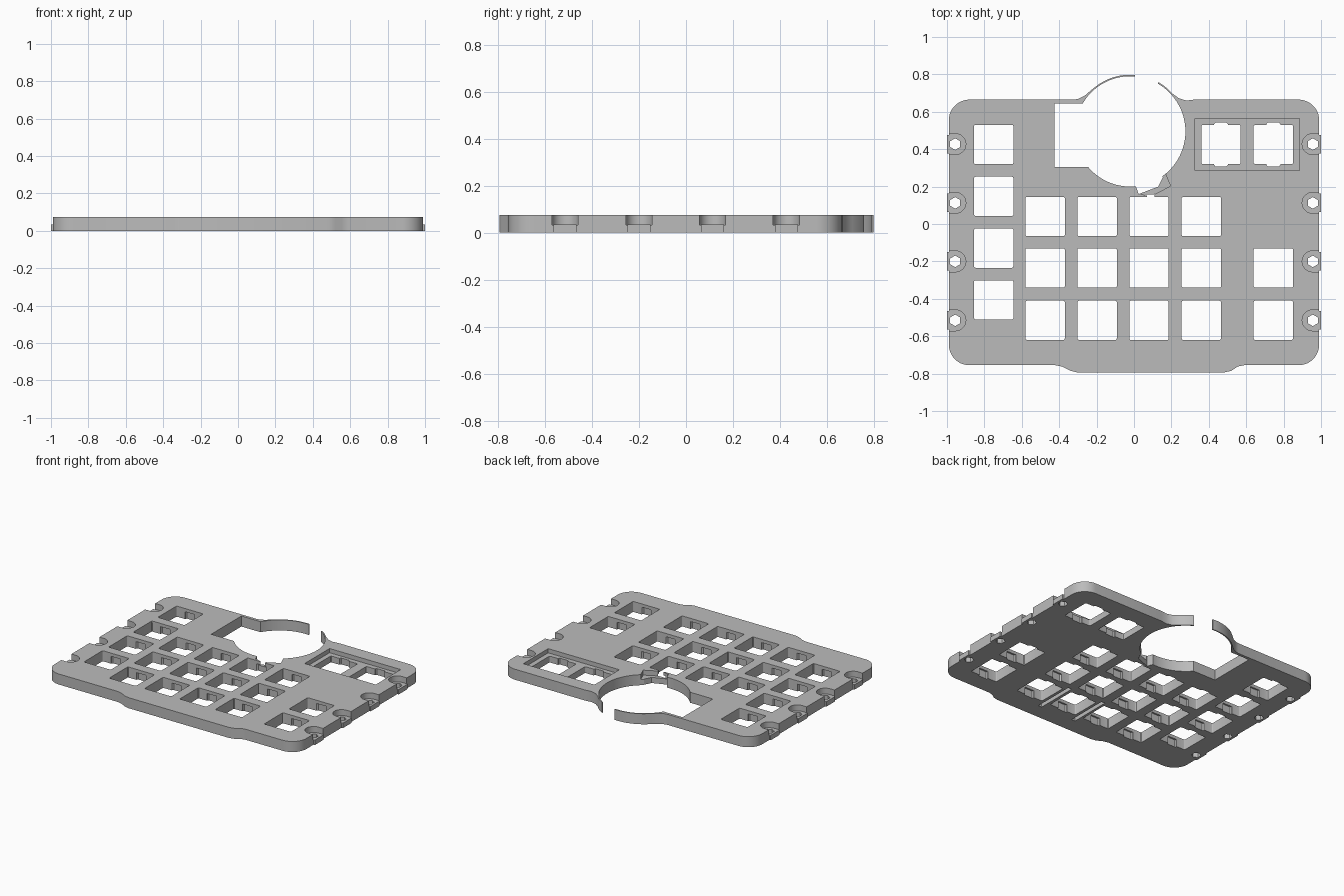
import bpy
import bmesh
from math import sin, cos, radians

TOP = 0.075
FLOOR = 0.033
KEY = 0.105

if "Cube" in bpy.data.objects:
    bpy.data.objects.remove(bpy.data.objects["Cube"])

grey = bpy.data.materials.new("light_grey")
grey.use_nodes = True
grey.diffuse_color = (0.5, 0.5, 0.5, 1)
grey.node_tree.nodes["Principled BSDF"].inputs["Base Color"].default_value = grey.diffuse_color


def arc(cx, cy, r, start, end, n=12):
    angles = [radians(start + (end - start) * i / n) for i in range(n + 1)]
    return [(cx + r * cos(a), cy + r * sin(a)) for a in angles]


def rect(cx, cy, hx, hy):
    return [(cx - hx, cy - hy), (cx + hx, cy - hy), (cx + hx, cy + hy), (cx - hx, cy + hy)]


def rounded(cx, cy, h, r):
    pts = []
    for sx, sy, a in ((1, 1, 0), (-1, 1, 90), (-1, -1, 180), (1, -1, 270)):
        pts += arc(cx + sx * (h - r), cy + sy * (h - r), r, a, a + 90, 3)
    return pts


def prisms(name, profiles, z0, z1):
    """Extrude several separate profiles into one object."""
    bm = bmesh.new()
    for pts in profiles:
        face = bm.faces.new([bm.verts.new((x, y, z0)) for x, y in pts])
        ext = bmesh.ops.extrude_face_region(bm, geom=[face])["geom"]
        bmesh.ops.translate(bm, vec=(0, 0, z1 - z0),
                            verts=[v for v in ext if isinstance(v, bmesh.types.BMVert)])
    bmesh.ops.recalc_face_normals(bm, faces=bm.faces)
    mesh = bpy.data.meshes.new(name)
    bm.to_mesh(mesh)
    bm.free()
    mesh.materials.append(grey)
    obj = bpy.data.objects.new(name, mesh)
    bpy.context.collection.objects.link(obj)
    return obj


def combine(profiles, z0, z1, operation="DIFFERENCE"):
    """Apply a boolean of extruded profiles to the plate."""
    tool = prisms("tool", profiles, z0, z1)
    mod = plate.modifiers.new("shape", "BOOLEAN")
    mod.operation, mod.object, mod.solver = operation, tool, "EXACT"
    graph = bpy.context.evaluated_depsgraph_get()
    result = bpy.data.meshes.new_from_object(plate.evaluated_get(graph))
    plate.modifiers.clear()
    plate.data = result
    bpy.data.objects.remove(tool)


# Plate outline with front bulge and rear ring wall
DIAL = (-0.02, 0.495)
outline = arc(-0.88, -0.645, 0.11, 180, 270)
outline += [(-0.42, -0.755), (-0.385, -0.762), (-0.34, -0.785), (-0.305, -0.793)]
outline += [(0.485, -0.793), (0.52, -0.785), (0.555, -0.762), (0.59, -0.755)]
outline += arc(0.88, -0.645, 0.11, 270, 360) + arc(0.88, 0.555, 0.11, 0, 90)
outline += [(0.33, 0.666), (0.28, 0.66), (0.24, 0.672)]
outline += arc(*DIAL, 0.303, 42, 125, 30)
outline += [(-0.23, 0.715), (-0.265, 0.685), (-0.295, 0.67), (-0.32, 0.665)]
outline += arc(-0.88, 0.555, 0.11, 90, 180)
plate = prisms("key_plate", [outline], 0, TOP)

# Round dial opening with side bay, and the gap in its rear wall
combine([arc(*DIAL, 0.295, -139.8, 149.5, 64) + [(-0.425, 0.645), (-0.425, 0.305)]], -0.1, 0.2)
combine([[(0.005, 0.6), (0.04, 0.6), (0.155, 0.8), (0.155, 0.85), (0.005, 0.85)]], -0.1, 0.2)

# Key holes
columns = [-0.475, -0.197, 0.08, 0.36]
rows = [0.04, -0.235, -0.515]
keys = [(x, y) for x in columns for y in rows]
keys += [(0.745, y) for y in rows[1:]]
keys += [(-0.75, 0.425 - 0.277 * i) for i in range(4)]
keys += [(0.465, 0.425), (0.745, 0.425)]
combine([rounded(x, y, KEY, 0.008) for x, y in keys], -0.1, 0.2)

# Clip pockets under the front and rear lip of each key hole
clips = [[(x - 0.037, y), (x + 0.037, y), (x + 0.037, y + s * 0.109),
          (x + 0.03, y + s * 0.117), (x - 0.03, y + s * 0.117), (x - 0.037, y + s * 0.109)]
         for x, y in keys for s in (-1, 1)]
combine(clips[0::2], -0.1, 0.052)
combine(clips[1::2], -0.1, 0.052)

# Sunken panel around the two rear keys
combine([rect(0.605, 0.425, 0.28, 0.14)], 0.045, 0.2)

# Latch cut-out beside the dial opening
combine([[(0, 0.23), (0.025, 0.16), (0.13, 0.2), (0.155, 0.25), (0.12, 0.3)]], -0.1, 0.2)
combine([[(0.03, 0.163), (0.085, 0.146), (0.195, 0.203), (0.17, 0.265), (0.13, 0.3)]], 0.04, 0.2)
combine([[(0.07, 0.13), (0.11, 0.13), (0.11, 0.16), (0.07, 0.15)]], -0.1, 0.2)

# Grooves under the plate flanking the wide front key
combine([rect(0.08 + s * 0.14, -0.53, 0.014, 0.15) for s in (-1, 1)], -0.1, 0.03)


# Screw seats along both sides: open slot, protruding boss and hexagonal hole
def seat(side, y, r, reach):
    pts = arc(-0.955, y, r, -90, 90, 14) + [(-reach, y + r), (-reach, y - r)]
    return [(-side * x, yy) for x, yy in pts]


seats = [(s, y) for s in (-1, 1) for y in (0.427, 0.113, -0.2, -0.515)]
combine([seat(s, y, 0.056, 1.1) for s, y in seats], FLOOR, 0.2)
combine([seat(s, y, 0.049, 1.0) for s, y in seats], 0, FLOOR + 0.002, "UNION")
combine([arc(s * 0.956, y, 0.031, 30, 330, 5) for s, y in seats], -0.1, 0.2)

# Smooth curved walls, crisp edges
bpy.ops.object.select_all(action="DESELECT")
plate.select_set(True)
bpy.context.view_layer.objects.active = plate
bpy.ops.object.shade_smooth_by_angle(angle=radians(25))
